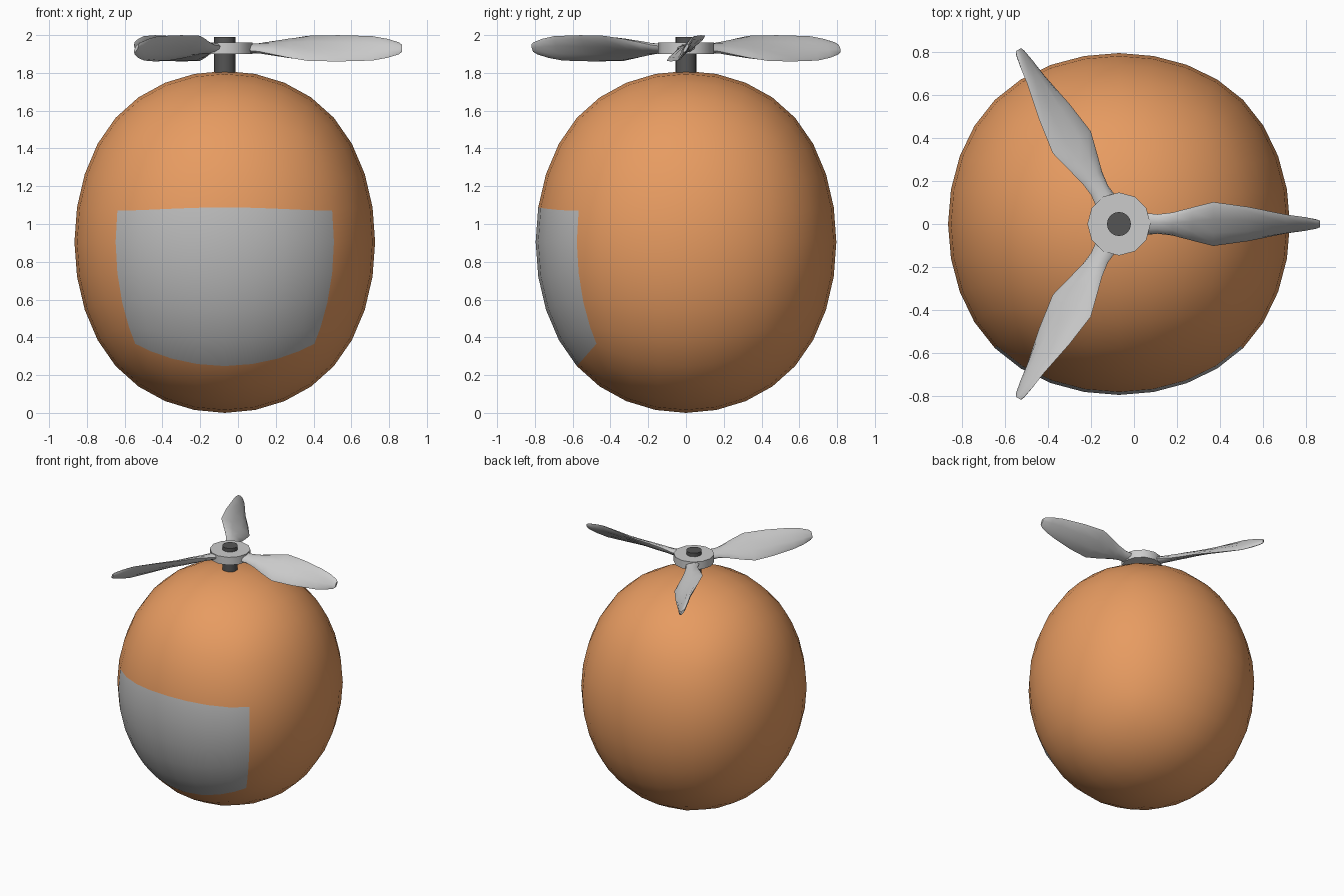
import bpy, bmesh
from math import sin, cos, pi, radians
from mathutils import Matrix, Vector

if "Cube" in bpy.data.objects:
    bpy.data.objects.remove(bpy.data.objects["Cube"])

CX = -0.07      # axis of the rotor and body
ROTOR_Z = 1.93


def material(name, rgb):
    m = bpy.data.materials.new(name)
    m.diffuse_color = (*rgb, 1)
    m.use_nodes = True
    m.node_tree.nodes["Principled BSDF"].inputs["Base Color"].default_value = m.diffuse_color
    return m


def add_object(name, bm, mats=()):
    bmesh.ops.recalc_face_normals(bm, faces=bm.faces)
    me = bpy.data.meshes.new(name)
    bm.to_mesh(me)
    bm.free()
    ob = bpy.data.objects.new(name, me)
    bpy.context.collection.objects.link(ob)
    for m in mats:
        me.materials.append(m)
    return ob


def smooth(ob, angle):
    bpy.ops.object.select_all(action='DESELECT')
    bpy.context.view_layer.objects.active = ob
    ob.select_set(True)
    bpy.ops.object.shade_smooth_by_angle(angle=radians(angle))


def cylinder(name, r, z0, z1, sides, mats=()):
    bm = bmesh.new()
    bmesh.ops.create_cone(bm, cap_ends=True, segments=sides, radius1=r, radius2=r,
                          depth=z1 - z0, matrix=Matrix.Translation((CX, 0, (z0 + z1) / 2)))
    ob = add_object(name, bm, mats)
    smooth(ob, 35)
    return ob


orange = material("orange_shell", (0.8, 0.33, 0.12))
grey = material("window_grey", (0.5, 0.5, 0.5))
dark = material("dark_metal", (0.09, 0.09, 0.09))

# Body: a rounded cube; the front cube face carries the window panel
bm = bmesh.new()
bmesh.ops.create_cube(bm, size=2)
bm.normal_update()
for f in bm.faces:
    f.material_index = 1 if f.normal.y < -0.9 else 0
body = add_object("body", bm, (orange, grey))
sub = body.modifiers.new("round", 'SUBSURF')
sub.levels = sub.render_levels = 3
bpy.context.view_layer.objects.active = body
bpy.ops.object.modifier_apply(modifier=sub.name)
reach = max(v.co.x for v in body.data.vertices)
for v in body.data.vertices:
    c = v.co / reach
    v.co = Vector((CX + c.x * 0.796, c.y * 0.796, 0.905 + c.z * 0.905))
for f in body.data.polygons:
    if f.center.z > 1.09:
        f.material_index = 0
smooth(body, 60)

# Rotor shaft and hub
cylinder("rotor_shaft", 0.056, 1.74, 1.99, 16, (dark,))
cylinder("rotor_hub", 0.147, 1.9, 1.962, 12)

# Twisted blade sections: radius, half chord, half thickness, pitch
SECTIONS = [(0.10, 0.055, 0.026, 10), (0.18, 0.048, 0.024, 20), (0.25, 0.062, 0.024, 30),
            (0.34, 0.092, 0.022, 33), (0.44, 0.122, 0.019, 33), (0.60, 0.106, 0.016, 41),
            (0.78, 0.078, 0.014, 56), (0.86, 0.060, 0.013, 57), (0.92, 0.038, 0.011, 58),
            (0.937, 0.024, 0.008, 58)]


def blade(name, turn):
    bm = bmesh.new()
    n, rings = 10, []
    place = Matrix.Translation((CX, 0, ROTOR_Z)) @ Matrix.Rotation(turn, 4, 'Z')
    for r, chord, thick, pitch in SECTIONS:
        tilt = Matrix.Rotation(radians(pitch), 4, 'X')
        rings.append([bm.verts.new(place @ tilt @ Vector(
            (r, chord * cos(2 * pi * i / n), thick * sin(2 * pi * i / n)))) for i in range(n)])
    for a, b in zip(rings, rings[1:]):
        for i in range(n):
            j = (i + 1) % n
            bm.faces.new((a[i], a[j], b[j], b[i]))
    bm.faces.new(rings[0])
    bm.faces.new(rings[-1])
    smooth(add_object(name, bm), 50)


# Three blades around the hub
for k in range(3):
    blade(f"rotor_blade_{k + 1}", k * 2 * pi / 3)
